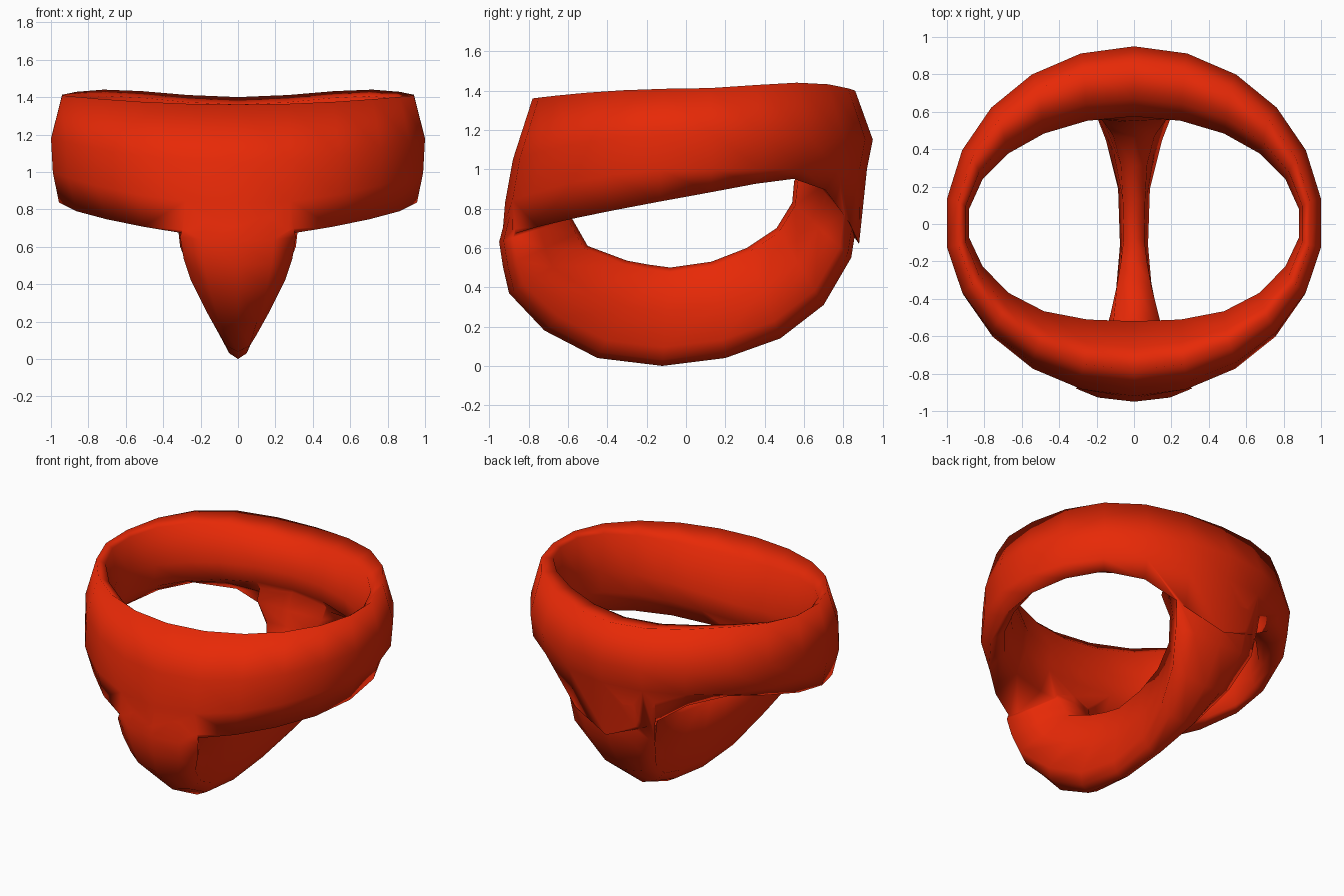
import bpy, bmesh, math

if "Cube" in bpy.data.objects:
    bpy.data.objects.remove(bpy.data.objects["Cube"])

red = bpy.data.materials.new("red")
red.diffuse_color = (0.80, 0.022, 0.002, 1)
red.use_nodes = True
red.node_tree.nodes["Principled BSDF"].inputs["Base Color"].default_value = red.diffuse_color


def loft(name, sections, closed):
    """Skin a row of equal-sized closed cross-sections."""
    bm = bmesh.new()
    rows = [[bm.verts.new(p) for p in s] for s in sections]
    n = len(rows[0])
    pairs = list(zip(rows, rows[1:]))
    if closed:
        pairs.append((rows[-1], rows[0]))
    else:
        bm.faces.new(rows[0])
        bm.faces.new(rows[-1])
    for a, b in pairs:
        for i in range(n):
            j = (i + 1) % n
            bm.faces.new((a[i], a[j], b[j], b[i]))
    bmesh.ops.recalc_face_normals(bm, faces=bm.faces)
    me = bpy.data.meshes.new(name)
    bm.to_mesh(me)
    bm.free()
    ob = bpy.data.objects.new(name, me)
    ob.data.materials.append(red)
    bpy.context.collection.objects.link(ob)
    return ob


# Band: (radius, z) profiles at front, side and back, blended around 22 sides
# order: outer top, outer mid, outer low, bottom outer, bottom inner,
#        inner low, inner bulge, inner top
front = [(.78, 1.36), (.88, 1.05), (.92, .83), (.935, 0), (.62, 0), (.54, .87), (.52, 1.0), (.66, 1.25)]
side = [(.95, 1.41), (1.01, 1.18), (1.0, 1.0), (.97, 0), (.92, 0), (.90, .99), (.89, 1.15), (.91, 1.38)]
back = [(.86, 1.40), (.95, 1.15), (.92, 1.0), (.88, 0), (.66, 0), (.59, 1.07), (.575, 1.18), (.67, 1.36)]


def bottom_z(c, inner):
    """Height of the band's lower edge, dipping where the strap joins."""
    m = abs(c)
    if c > 0:
        return .88 - .13 * m if inner else .86 - .17 * m - .04 * m ** 8
    return .90 + .16 * m - .12 * m ** 8 if inner else .86 + .16 * m - .40 * m ** 8


SIDES = 22
rings = []
for k in range(SIDES):
    a = 2 * math.pi * k / SIDES
    s, c = math.sin(a), math.cos(a)
    end = front if c > 0 else back
    diagonal = math.sin(2 * a) ** 2
    ring = []
    for i, ((rs, zs), (re, ze)) in enumerate(zip(side, end)):
        z = zs * s * s + ze * c * c
        if i in (3, 4):
            z = bottom_z(c, i == 4)
        if c < 0 and i in (0, 7):
            z += .035 * diagonal
        if c > 0 and i in (4, 5, 6):
            re *= 1 + .08 * diagonal
        if i == 3:
            re *= 1 - .05 * diagonal
            rs *= 1 - .04 * diagonal
        ring.append((rs * s, -re * c, z))
    rings.append(ring)
band = loft("band", rings, True)

# Lower strap: outer y z, inner y z, shoulder half width, inner half width
path = [
    (-.84, 1.05, -.60, 1.00, .20, .10),
    (-.95, .63, -.58, .75, .31, .13),
    (-.93, .50, -.54, .68, .29, .11),
    (-.90, .37, -.50, .61, .25, .11),
    (-.72, .18, -.30, .535, .165, .09),
    (-.45, .04, -.19, .515, .10, .07),
    (-.12, .00, -.08, .50, .075, .055),
    (.20, .04, .13, .53, .085, .06),
    (.48, .14, .31, .60, .15, .07),
    (.70, .31, .46, .70, .23, .11),
    (.84, .55, .54, .83, .31, .17),
    (.89, .86, .55, .94, .34, .25),
    (.88, 1.12, .64, 1.12, .32, .26),
]
cuts = []
for oy, oz, iy, iz, w, wi in path:
    half = [(.62 * w, .06), (w, .19), ((w + wi) / 2, .55), (wi, .95)]
    pts = [(0, 0)] + half + [(0, 1)] + [(-x, t) for x, t in reversed(half)]
    cuts.append([(x, oy + (iy - oy) * t, oz + (iz - oz) * t) for x, t in pts])
strap = loft("strap", cuts, False)

# Fuse strap and band into one shell
union = band.modifiers.new("fuse", 'BOOLEAN')
union.operation = 'UNION'
union.solver = 'EXACT'
union.object = strap
bpy.ops.object.select_all(action='DESELECT')
band.select_set(True)
bpy.context.view_layer.objects.active = band
bpy.ops.object.modifier_apply(modifier=union.name)
bpy.data.objects.remove(strap)
band.name = "band_with_strap"
bpy.ops.object.shade_smooth_by_angle(angle=math.radians(125))
